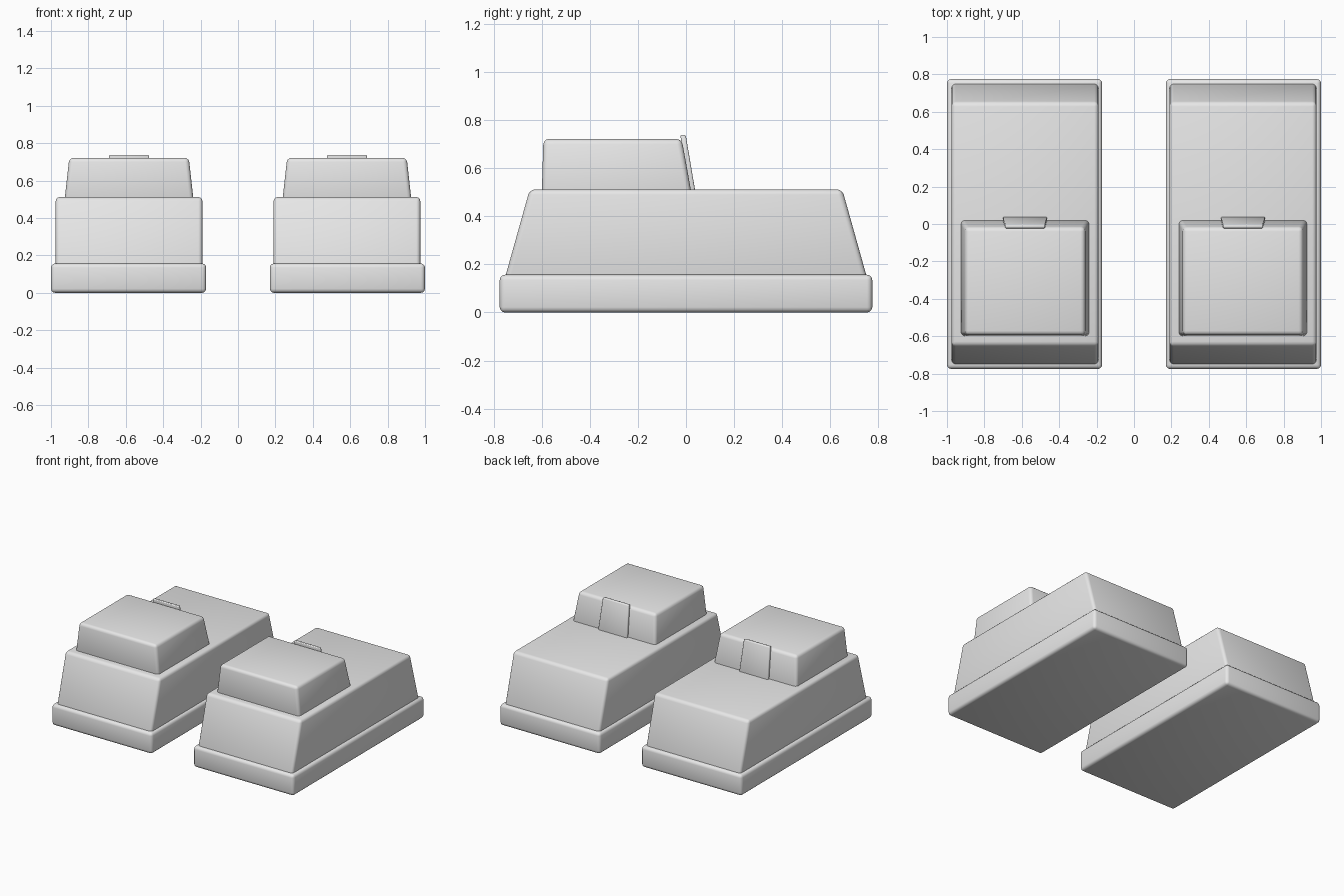
import bpy, bmesh

if "Cube" in bpy.data.objects:
    bpy.data.objects.remove(bpy.data.objects["Cube"])

mat = bpy.data.materials.new("light grey")
mat.diffuse_color = (0.8, 0.8, 0.8, 1)
mat.use_nodes = True
mat.node_tree.nodes["Principled BSDF"].inputs["Base Color"].default_value = mat.diffuse_color


def block(name, bottom, top, bevel, segments=3):
    """Tapered rounded block; each end is (x0, x1, y0, y1, z)."""
    bm = bmesh.new()
    rings = []
    for x0, x1, y0, y1, z in (bottom, top):
        rings.append([bm.verts.new((x, y, z)) for x, y in
                      ((x0, y0), (x1, y0), (x1, y1), (x0, y1))])
    lo, hi = rings
    bm.faces.new(lo[::-1])
    bm.faces.new(hi)
    for i in range(4):
        j = (i + 1) % 4
        bm.faces.new((lo[i], lo[j], hi[j], hi[i]))
    bmesh.ops.bevel(bm, geom=bm.edges[:], offset=bevel, segments=segments,
                    profile=0.5, affect='EDGES')
    bmesh.ops.recalc_face_normals(bm, faces=bm.faces[:])
    for f in bm.faces:
        f.smooth = True
    me = bpy.data.meshes.new(name)
    bm.to_mesh(me)
    bm.free()
    me.materials.append(mat)
    ob = bpy.data.objects.new(name, me)
    bpy.context.collection.objects.link(ob)
    return ob


def mirrored(ob):
    """Right-hand part plus its twin across x = 0."""
    m = ob.modifiers.new("pair", 'MIRROR')
    m.use_axis[0] = True
    m.use_mirror_merge = False


# Sole slab
mirrored(block("sole", (0.17, 1.0, -0.775, 0.775, 0),
               (0.17, 1.0, -0.775, 0.775, 0.157), 0.022))
# Main body with sloped toe and heel
mirrored(block("shoe_body", (0.19, 0.975, -0.757, 0.757, 0.13),
               (0.19, 0.975, -0.65, 0.65, 0.512), 0.022))
# Ankle cuff, tapering inward
mirrored(block("ankle_cuff", (0.237, 0.928, -0.6, 0.024, 0.49),
               (0.263, 0.902, -0.593, -0.018, 0.722), 0.022))

# Tongue tab: thin plate leaning against the cuff
tab = block("tongue_tab", (0.463, 0.702, 0.018, 0.041, 0.49),
            (0.476, 0.689, -0.024, -0.001, 0.738), 0.006, 2)
mirrored(tab)
